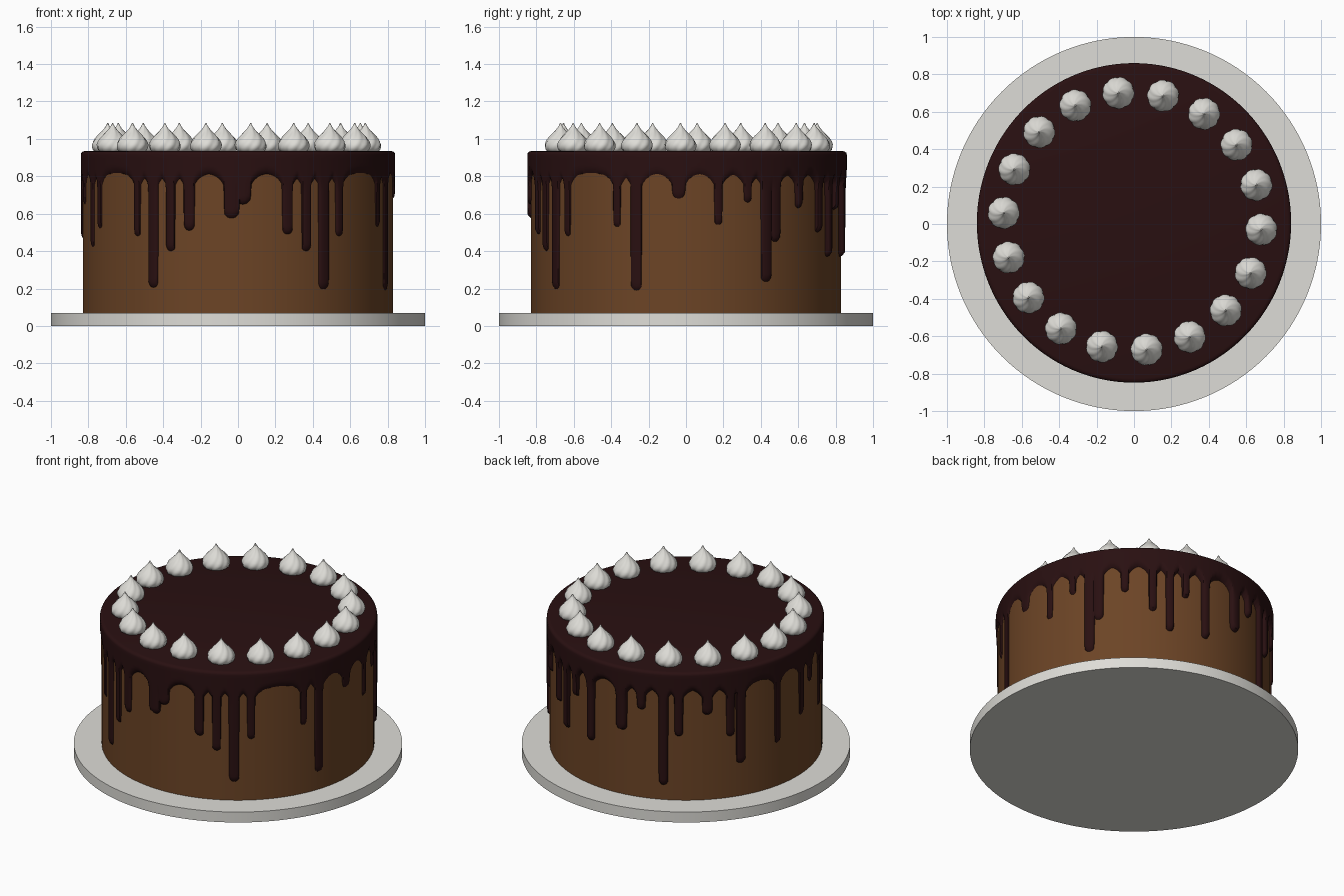
import bpy, bmesh, math
from math import sin, cos, pi, sqrt, exp, radians

if "Cube" in bpy.data.objects:
    bpy.data.objects.remove(bpy.data.objects["Cube"])


def material(name, rgb):
    m = bpy.data.materials.new(name)
    m.diffuse_color = (*rgb, 1)
    m.use_nodes = True
    m.node_tree.nodes["Principled BSDF"].inputs["Base Color"].default_value = m.diffuse_color
    return m


WHITE = material("cream white", (0.73, 0.72, 0.68))
BROWN = material("sponge brown", (0.150, 0.058, 0.019))
DARK = material("dark chocolate", (0.022, 0.005, 0.0055))


def finish(bm, name, mat, angle):
    bmesh.ops.recalc_face_normals(bm, faces=bm.faces)
    mesh = bpy.data.meshes.new(name)
    bm.to_mesh(mesh)
    bm.free()
    mesh.materials.append(mat)
    ob = bpy.data.objects.new(name, mesh)
    bpy.context.collection.objects.link(ob)
    bpy.ops.object.select_all(action='DESELECT')
    ob.select_set(True)
    bpy.context.view_layer.objects.active = ob
    bpy.ops.object.shade_smooth_by_angle(angle=radians(angle))
    return ob


def skin(bm, rings):
    """Join equal-length rings of points into a closed tube with capped ends."""
    vs = [[bm.verts.new(p) for p in ring] for ring in rings]
    n = len(vs[0])
    for a, b in zip(vs, vs[1:]):
        for j in range(n):
            k = (j + 1) % n
            bm.faces.new((a[j], a[k], b[k], b[j]))
    return vs


def cylinder(name, r, z0, z1, mat):
    bm = bmesh.new()
    vs = skin(bm, [[(r * cos(2 * pi * i / 128), r * sin(2 * pi * i / 128), z)
                    for i in range(128)] for z in (z0, z1)])
    bm.faces.new(vs[0])
    bm.faces.new(vs[1])
    return finish(bm, name, mat, 30)


# Board and sponge
cylinder("cake_board", 1.0, 0.0, 0.07, WHITE)
cylinder("cake_body", 0.83, 0.065, 0.92, BROWN)

# Icing drips: angle in degrees, lowest z, half width
DRIPS = [(-159, .42, .022), (-152.6, .52, .022), (-130.2, .48, .021), (-123, .205, .030),
         (-115.6, .40, .027), (-108.3, .51, .030), (-92.4, .575, .043), (-88.2, .65, .045),
         (-71.4, .49, .030), (-64, .40, .028), (-56.6, .195, .031), (-49.4, .48, .024),
         (-26.3, .53, .024), (-18.6, .19, .032), (-2.7, .68, .035), (12, .54, .022),
         (23.4, .66, .022), (31, .235, .032), (35, .45, .030), (46.2, .63, .024),
         (57.8, .50, .026), (65.2, .37, .026), (72, .62, .024), (81.3, .37, .026),
         (97, .50, .035), (106, .66, .026), (115.5, .17, .028), (122, .50, .026),
         (134, .64, .032), (144, .48, .026), (148.6, .29, .032), (167, .36, .024),
         (182.5, .47, .026), (190, .65, .026)]
SPONGE_R = 0.83
INNER_R = 0.829


def column(a):
    """Arched lower edge, lowest icing z and cross-drip roundness at angle a."""
    arch, low, roundness = 0.0, 9.0, 0.0
    for deg, bottom, w in DRIPS:
        s = abs((a - radians(deg) + pi) % (2 * pi) - pi) * 0.845
        arch = max(arch, 0.065 * exp(-(max(0, s - w) / 0.035)))
        if s < w:
            c = sqrt(1 - (s / w) ** 2)
            low = min(low, bottom + w * (1 - c))
            roundness = max(roundness, c)
    base = 0.818 - arch
    return base, min(base, low), roundness


N = 1080
levels = [0.915 - 0.02 * i for i in range(39)]
cols = []
for j in range(N):
    a = 2 * pi * j / N
    base, low, roundness = column(a)
    R = 0.847 + 0.006 * sin(a) - 0.007 * cos(2 * a)
    # rounded top edge
    col = [(R - 0.022, 0.935), (R - 0.010, 0.932), (R - 0.002, 0.925)]
    for z in levels:
        if z <= low:
            col.append((INNER_R, low))
            continue
        f = min(1, sqrt((z - low) / 0.022))
        blend = min(1, max(0, (base + 0.03 - z) / 0.06))
        f *= 1 - blend * (1 - sqrt(roundness))
        col.append((SPONGE_R + (R - SPONGE_R) * f, z))
    col.append((INNER_R, low))
    cols.append([(r * cos(a), r * sin(a), z) for r, z in col])
bm = bmesh.new()
rings = skin(bm, list(zip(*cols)))
bm.faces.new(rings[0])
bmesh.ops.remove_doubles(bm, verts=bm.verts, dist=1e-5)
finish(bm, "chocolate_icing", DARK, 40)

# Piped cream: one twisted, ribbed dollop shared round the ring
PROFILE = [(.060, .928), (.078, .940), (.084, .955), (.085, .970), (.079, .986), (.069, 1.002),
           (.056, 1.017), (.042, 1.031), (.029, 1.044), (.018, 1.057), (.010, 1.069), (.003, 1.084)]
SEG = 72
bm = bmesh.new()
rings = []
for r, z in PROFILE:
    twist = (z - 0.93) * 9
    rings.append([(q * cos(t), q * sin(t), z) for t in (2 * pi * i / SEG for i in range(SEG))
                  for q in [r * (0.97 + 0.07 * abs(cos(4.5 * (t - twist))) - 0.03)]])
vs = skin(bm, rings)
bm.faces.new(vs[0])
bm.faces.new(vs[-1])
dollop = finish(bm, "cream_dollop", WHITE, 50)
for i in range(18):
    ob = dollop if i == 0 else dollop.copy()
    if i:
        bpy.context.collection.objects.link(ob)
    a = radians(20 * i - 3.7)
    ob.location = (-0.008 + 0.69 * cos(a), 0.015 + 0.69 * sin(a), 0)
    ob.rotation_euler.z = a
